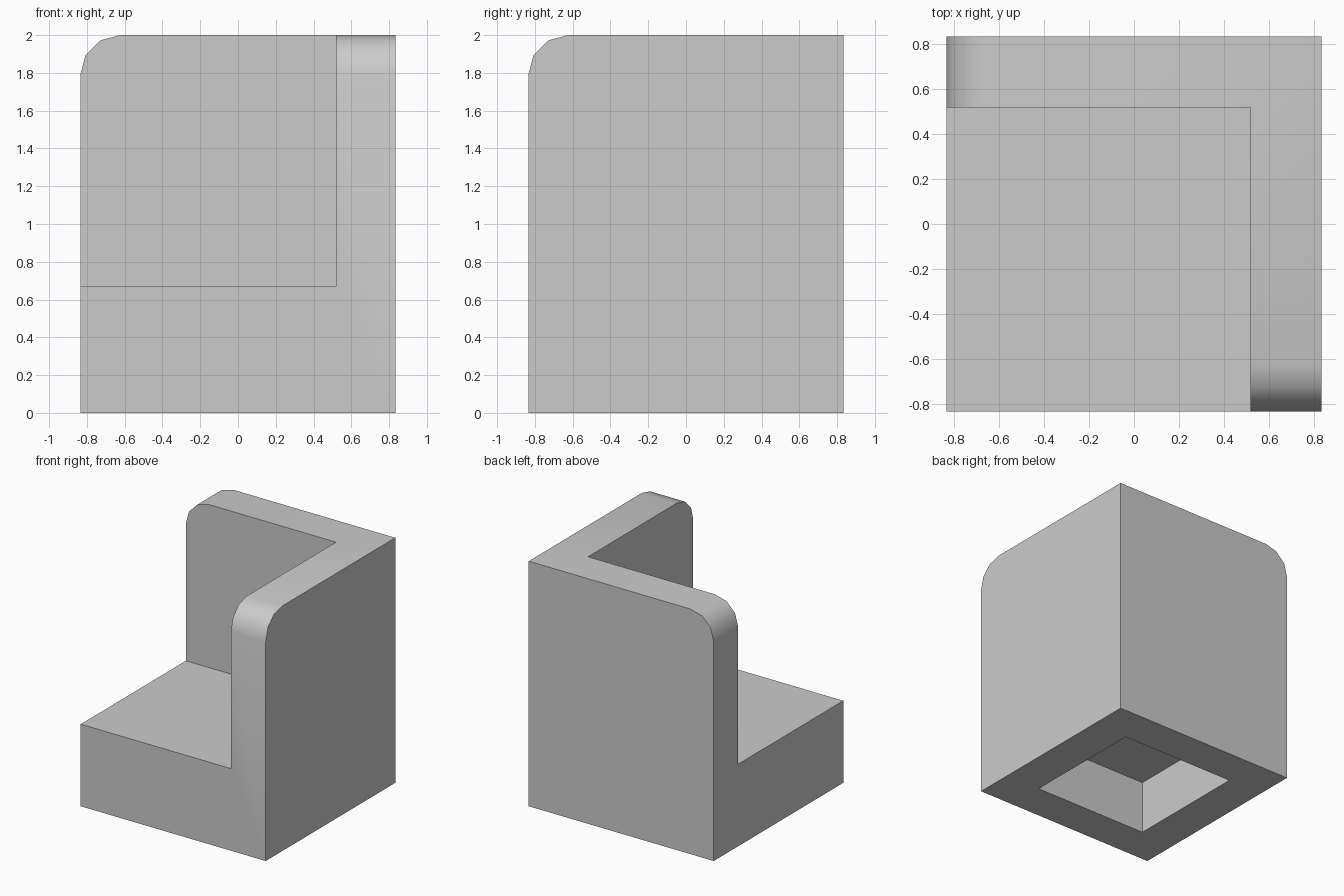
import bpy, bmesh, math
from mathutils import Vector

cube = bpy.data.objects.get("Cube")
if cube:
    bpy.data.objects.remove(cube, do_unlink=True)

HALF, HEIGHT = 0.835, 2.0      # outer block
INNER = 0.52                   # inner wall faces and recess half width
SEAT_Z, RECESS_Z = 0.67, 0.44
ROUND = 0.21

grey = bpy.data.materials.new("plain grey")
grey.use_nodes = True
colour = (0.6, 0.6, 0.6, 1)
grey.diffuse_color = colour
grey.node_tree.nodes["Principled BSDF"].inputs["Base Color"].default_value = colour


def box(name, low, high, round_edges=None):
    """Box between two corners; edges chosen by the rule are rounded."""
    low, high = Vector(low), Vector(high)
    bm = bmesh.new()
    bmesh.ops.create_cube(bm, size=1)
    for v in bm.verts:
        v.co = (low + high) / 2 + v.co * (high - low)
    if round_edges:
        edges = [e for e in bm.edges if round_edges(sum((v.co for v in e.verts), Vector()) / 2)]
        bmesh.ops.bevel(bm, geom=edges, offset=ROUND, segments=3, profile=0.5, affect='EDGES')
    mesh = bpy.data.meshes.new(name)
    bm.to_mesh(mesh)
    bm.free()
    mesh.materials.append(grey)
    obj = bpy.data.objects.new(name, mesh)
    bpy.context.collection.objects.link(obj)
    return obj


# Block with the free top edges rounded (front and right)
seat = box("corner_seat", (-HALF, -HALF, 0), (HALF, HALF, HEIGHT),
           lambda c: c.z > HEIGHT - 0.01 and min(c.x, c.y) < -0.5)

# Space above the seat, and the square recess underneath
cutters = [
    box("seat_space_cutter", (-2, -2, SEAT_Z), (INNER, INNER, 3)),
    box("recess_cutter", (-INNER, -INNER, -1), (INNER, INNER, RECESS_Z)),
]

bpy.ops.object.select_all(action='DESELECT')
bpy.context.view_layer.objects.active = seat
seat.select_set(True)
for cutter in cutters:
    cutter.hide_render = True
    cut = seat.modifiers.new(cutter.name, 'BOOLEAN')
    cut.operation, cut.solver, cut.object = 'DIFFERENCE', 'EXACT', cutter
    bpy.ops.object.modifier_apply(modifier=cut.name)
    bpy.data.objects.remove(cutter, do_unlink=True)

bpy.ops.object.shade_smooth_by_angle(angle=math.radians(35))
